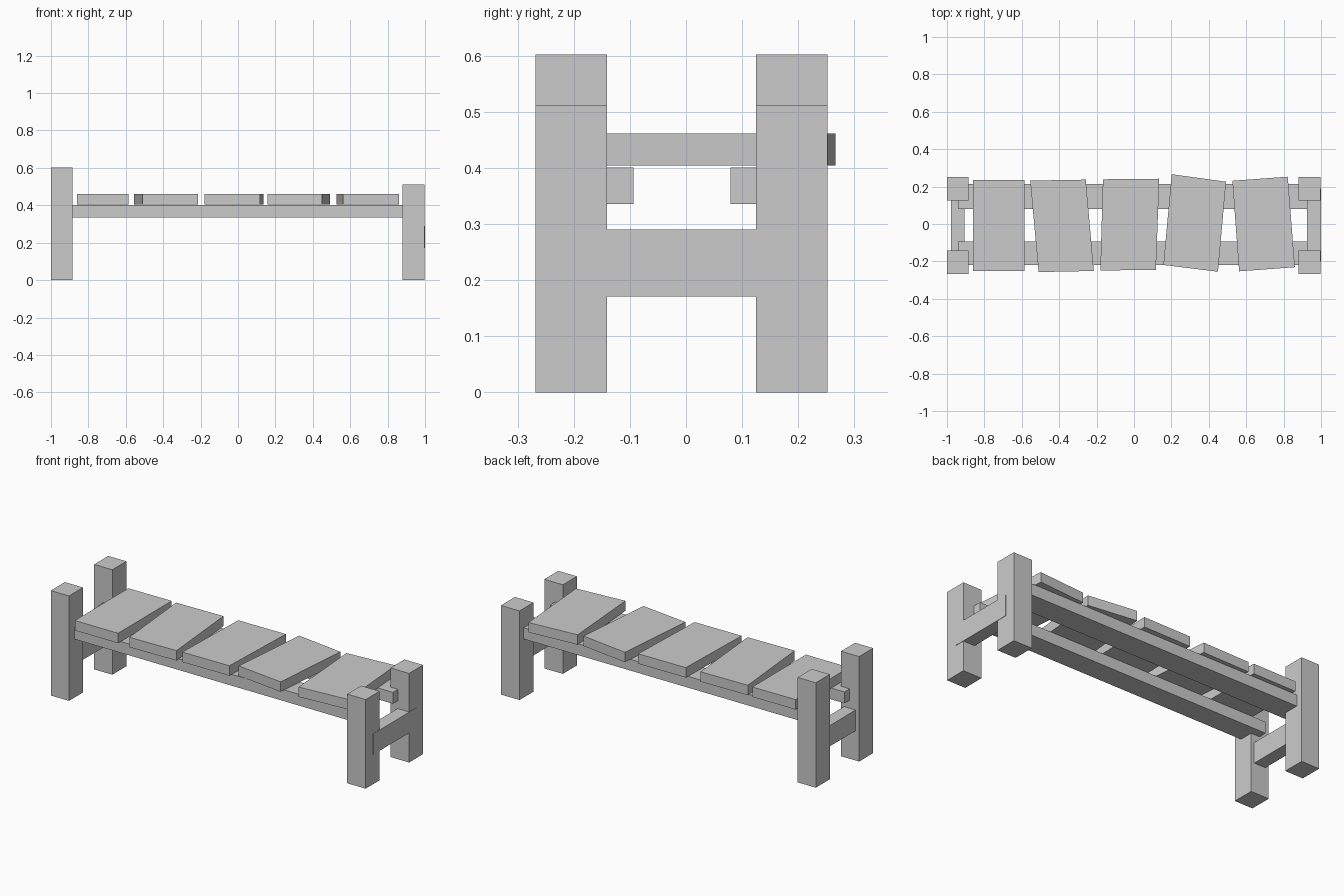
import bpy, bmesh

if "Cube" in bpy.data.objects:
    bpy.data.objects.remove(bpy.data.objects["Cube"])


def prism(name, outline, z0, z1):
    """Extrude a flat xy outline (counter-clockwise) from z0 to z1."""
    bm = bmesh.new()
    face = bm.faces.new([bm.verts.new((x, y, z0)) for x, y in outline])
    top = bmesh.ops.extrude_face_region(bm, geom=[face])["geom"]
    bmesh.ops.translate(bm, vec=(0, 0, z1 - z0),
                        verts=[v for v in top if isinstance(v, bmesh.types.BMVert)])
    bmesh.ops.recalc_face_normals(bm, faces=bm.faces)
    mesh = bpy.data.meshes.new(name)
    bm.to_mesh(mesh)
    bm.free()
    obj = bpy.data.objects.new(name, mesh)
    bpy.context.collection.objects.link(obj)
    return obj


def box(name, x0, x1, y0, y1, z0, z1):
    return prism(name, [(x0, y0), (x1, y0), (x1, y1), (x0, y1)], z0, z1)


# Corner posts: taller pair on the left, shorter pair on the right
for side, x0, x1, height in (("left", -1.0, -0.885, 0.602), ("right", 0.88, 0.998, 0.511)):
    box(f"{side}_front_post", x0, x1, -0.268, -0.141, 0, height)
    box(f"{side}_back_post", x0, x1, 0.125, 0.252, 0, height)

# Cross bars joining each pair of posts
box("left_cross_bar", -0.978, -0.905, -0.20, 0.19, 0.171, 0.29)
box("right_cross_bar", 0.925, 1.0, -0.20, 0.19, 0.171, 0.29)

# Long rails under the seat
box("front_rail", -0.94, 0.928, -0.22, -0.094, 0.336, 0.401)
box("back_rail", -0.94, 0.928, 0.079, 0.215, 0.336, 0.401)

# Five uneven seat planks, laid slightly askew
planks = [
    [(-0.86, -0.25), (-0.586, -0.25), (-0.586, 0.236), (-0.86, 0.234)],
    [(-0.51, -0.257), (-0.215, -0.251), (-0.258, 0.237), (-0.555, 0.232)],
    [(-0.18, -0.248), (0.117, -0.246), (0.135, 0.242), (-0.166, 0.239)],
    [(0.157, -0.219), (0.449, -0.255), (0.492, 0.226), (0.202, 0.266)],
    [(0.562, -0.253), (0.86, -0.231), (0.822, 0.253), (0.526, 0.231)],
]
for i, outline in enumerate(planks, 1):
    prism(f"seat_plank_{i}", outline, 0.404, 0.461)
